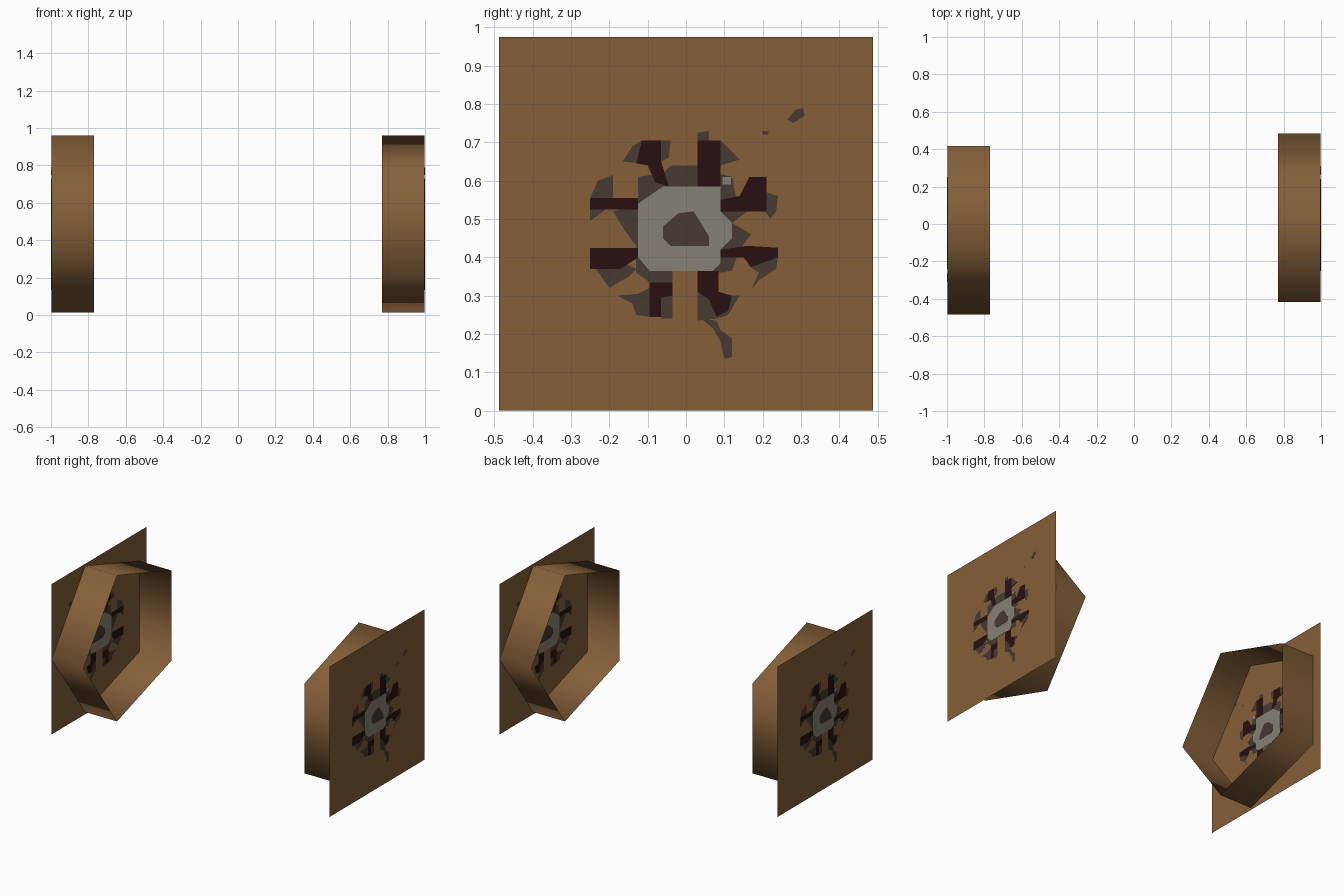
import bpy
import bmesh
from math import cos, sin, pi

default_cube = bpy.data.objects.get("Cube")
if default_cube:
    bpy.data.objects.remove(default_cube, do_unlink=True)

BOARD_X = 0.998      # distance of the square boards from the middle
INNER_X = 0.77       # open inner end of the drums
HALF = 0.4875        # half width of a board, also the hub height


def make_material(name, red, green, blue):
    colour = (red, green, blue, 1)
    material = bpy.data.materials.new(name)
    material.diffuse_color = colour
    material.use_nodes = True
    shader = material.node_tree.nodes["Principled BSDF"]
    shader.inputs["Base Color"].default_value = colour
    shader.inputs["Roughness"].default_value = 1
    return material


wood = make_material("wood_brown", .235, .116, .041)
pale = make_material("pale_grey", .24, .22, .175)
grime = make_material("grime_brown", .065, .041, .034)
dark = make_material("dark_maroon", .021, .005, .005)


def finish(name, bm, material, smooth=False):
    mesh = bpy.data.meshes.new(name)
    bm.to_mesh(mesh)
    bm.free()
    mesh.materials.append(material)
    for polygon in mesh.polygons:
        polygon.use_smooth = smooth
    thing = bpy.data.objects.new(name, mesh)
    bpy.context.collection.objects.link(thing)
    return thing


def make_board(name, side):
    bm = bmesh.new()
    corners = [(-HALF, 0), (HALF, 0), (HALF, 2 * HALF), (-HALF, 2 * HALF)]
    bm.faces.new([bm.verts.new((side * BOARD_X, side * y, z)) for y, z in corners])
    finish(name, bm, wood)


def make_drum(name, side):
    # Open five-sided tube, pointing backward on the left wheel
    bm = bmesh.new()
    radius, sides, shift = 0.498, 5, -0.014
    rings = []
    for x in (INNER_X, BOARD_X):
        angles = [2 * pi * i / sides for i in range(sides)]
        rings.append([bm.verts.new((side * x,
                                    side * (shift + radius * cos(a)),
                                    HALF + radius * sin(a))) for a in angles])
    inner, outer = rings
    for i in range(sides):
        j = (i + 1) % sides
        bm.faces.new((inner[i], inner[j], outer[j], outer[i]))
    bmesh.ops.recalc_face_normals(bm, faces=bm.faces)
    finish(name, bm, wood, smooth=True)


def make_plates(name, side, outlines, half_thickness, material):
    # Thin plates set through the board, so they show on both of its faces
    bm = bmesh.new()
    for outline in outlines:
        back, front = [[bm.verts.new((side * (BOARD_X + offset), side * y, z))
                        for y, z in outline]
                       for offset in (-half_thickness, half_thickness)]
        bm.faces.new(back)
        bm.faces.new(front)
        for i in range(len(outline)):
            j = (i + 1) % len(outline)
            bm.faces.new((back[i], back[j], front[j], front[i]))
    bmesh.ops.recalc_face_normals(bm, faces=bm.faces)
    finish(name, bm, material)


def box(left, right, bottom, top):
    return [(left, bottom), (right, bottom), (right, top), (left, top)]


# Painted hub
hub_face = [(-.125, .40), (-.095, .365), (.07, .365), (.09, .385), (.09, .42),
            (.12, .45), (.12, .49), (.09, .52), (.09, .585), (-.06, .585),
            (-.125, .54)]
hub_fleck = box(.095, .118, .59, .61)
hub_centre = [(-.06, .45), (-.04, .43), (.06, .43), (.06, .455), (.02, .52),
              (-.02, .515), (-.06, .48)]

# Grimy rim around the hub
rim = [(-.13, .36), (-.095, .335), (-.035, .335), (-.035, .365), (.03, .365),
       (.09, .36), (.12, .365), (.14, .42), (.17, .46), (.12, .49),
       (.16, .52), (.13, .56), (.12, .61), (.06, .625), (.03, .64),
       (-.04, .64), (-.06, .62), (-.125, .61), (-.125, .54), (-.19, .52),
       (-.16, .47), (-.13, .43)]

# Dark spokes, clockwise from the top
spokes = [
    box(.03, .09, .585, .705),
    [(.09, .52), (.21, .52), (.21, .61), (.165, .61), (.14, .56), (.09, .55)],
    [(.09, .40), (.15, .40), (.17, .375), (.24, .40), (.24, .425), (.16, .43), (.09, .42)],
    [(.03, .365), (.03, .31), (.06, .29), (.08, .245), (.11, .26), (.12, .30),
     (.085, .31), (.085, .365)],
    [(-.095, .335), (-.095, .245), (-.065, .245), (-.065, .295), (-.035, .30), (-.035, .335)],
    [(-.25, .425), (-.25, .37), (-.17, .37), (-.125, .40), (-.125, .425)],
    box(-.25, -.125, .525, .555),
    [(-.115, .705), (-.13, .645), (-.10, .64), (-.08, .595), (-.045, .585),
     (-.065, .65), (-.065, .705)],
]

# Grime around the spoke tips, clockwise from the top
tips = [
    [(.03, .725), (.06, .73), (.06, .705), (.09, .705), (.14, .655), (.09, .64), (.03, .70)],
    [(.21, .57), (.24, .56), (.235, .52), (.22, .50), (.20, .53)],
    [(.16, .38), (.24, .40), (.235, .37), (.19, .34), (.17, .315), (.19, .36)],
    [(.03, .31), (.06, .30), (.14, .30), (.11, .25), (.08, .24), (.03, .235)],
    [(-.18, .30), (-.125, .305), (-.095, .32), (-.095, .245), (-.13, .25), (-.14, .28)],
    box(-.065, -.035, .24, .30),
    [(-.235, .37), (-.20, .32), (-.15, .35), (-.13, .37), (-.16, .385)],
    [(-.25, .495), (-.21, .525), (-.19, .56), (-.19, .615), (-.23, .60), (-.25, .555)],
    [(-.165, .65), (-.14, .69), (-.115, .705), (-.115, .645)],
    [(-.065, .705), (-.04, .705), (-.045, .66), (-.065, .65)],
]

# Loose splashes
splashes = [
    [(.04, .24), (.08, .235), (.09, .21), (.12, .19), (.12, .14), (.10, .135),
     (.09, .18), (.07, .215)],
    [(.265, .76), (.28, .75), (.31, .77), (.305, .79), (.285, .785)],
    box(.20, .215, .72, .73),
]

# Both wheels; the right one is the left one turned half way round
for label, side in (("left", 1), ("right", -1)):
    make_board(label + "_wheel_board", side)
    make_drum(label + "_wheel_drum", side)
    make_plates(label + "_wheel_rim", side, [rim], .0005, grime)
    make_plates(label + "_wheel_grime", side, tips + splashes, .0006, grime)
    make_plates(label + "_wheel_spokes", side, spokes, .001, dark)
    make_plates(label + "_wheel_hub", side, [hub_face, hub_fleck], .0015, pale)
    make_plates(label + "_wheel_hub_centre", side, [hub_centre], .002, grime)
